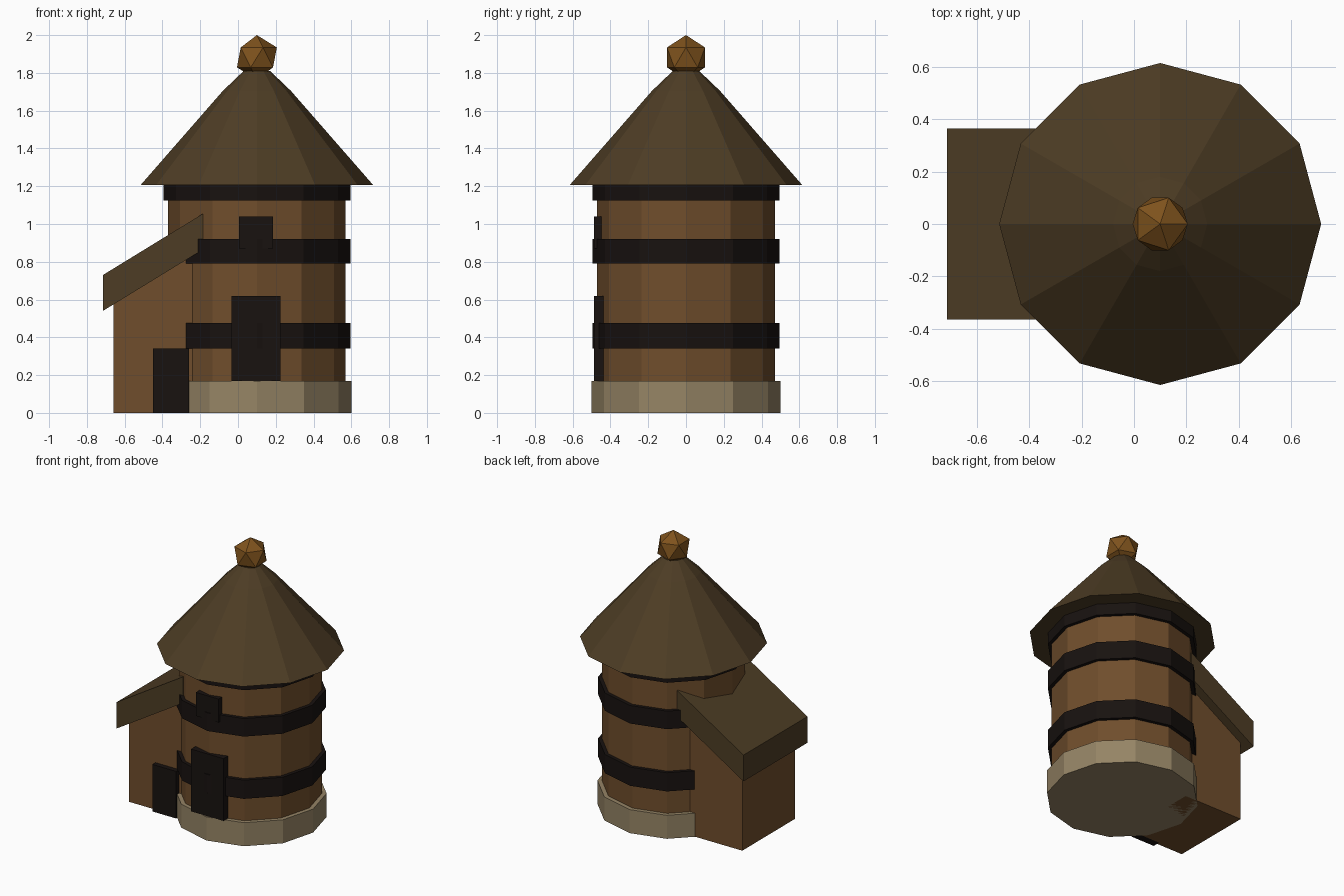
import bpy, bmesh

if "Cube" in bpy.data.objects:
    bpy.data.objects.remove(bpy.data.objects["Cube"])

CX = 0.1  # tower axis


def material(name, rgb):
    m = bpy.data.materials.new(name)
    m.diffuse_color = (*rgb, 1)
    m.use_nodes = True
    m.node_tree.nodes["Principled BSDF"].inputs["Base Color"].default_value = m.diffuse_color
    return m


WOOD = material("wood", (0.16, 0.075, 0.025))
STONE = material("stone", (0.30, 0.23, 0.13))
THATCH = material("thatch", (0.075, 0.046, 0.018))
DARK = material("dark_iron", (0.009, 0.006, 0.005))
GOLD = material("gold", (0.21, 0.085, 0.012))


def finish(bm, name, mat):
    bmesh.ops.recalc_face_normals(bm, faces=bm.faces)
    me = bpy.data.meshes.new(name)
    bm.to_mesh(me)
    bm.free()
    me.materials.append(mat)
    ob = bpy.data.objects.new(name, me)
    bpy.context.collection.objects.link(ob)
    return ob


def lathe(name, profile, mat, sides=12):
    """Closed solid from (radius, z) rings around the tower axis."""
    from math import cos, sin, tau
    bm = bmesh.new()
    rings = [[bm.verts.new((CX + r * cos(tau * i / sides), r * sin(tau * i / sides), z))
              for i in range(sides)] for r, z in profile]
    for a, b in zip(rings, rings[1:]):
        for i in range(sides):
            j = (i + 1) % sides
            bm.faces.new((a[i], a[j], b[j], b[i]))
    bm.faces.new(rings[0][::-1])
    bm.faces.new(rings[-1])
    return finish(bm, name, mat)


def prism(name, outline, y0, y1, mat):
    """Extrude an (x, z) outline along y."""
    bm = bmesh.new()
    f = bm.faces.new([bm.verts.new((x, y0, z)) for x, z in outline])
    ext = bmesh.ops.extrude_face_region(bm, geom=[f])["geom"]
    bmesh.ops.translate(bm, vec=(0, y1 - y0, 0),
                        verts=[v for v in ext if isinstance(v, bmesh.types.BMVert)])
    return finish(bm, name, mat)


def panel(name, x0, x1, z0, z1, y0, y1, mat):
    return prism(name, [(x0, z0), (x1, z0), (x1, z1), (x0, z1)], y0, y1, mat)


# Tower
lathe("stone_base", [(0.5, 0), (0.5, 0.17)], STONE)
lathe("tower_wall", [(0.47, 0.1), (0.47, 1.25)], WOOD)
for name, z0, z1 in (("lower_band", 0.34, 0.475), ("middle_band", 0.79, 0.92),
                     ("top_band", 1.125, 1.215)):
    lathe(name, [(0.495, z0), (0.495, z1)], DARK)
lathe("tower_roof", [(0.615, 1.207), (0.18, 1.705), (0.07, 1.81)], THATCH)

# Faceted finial
bm = bmesh.new()
bmesh.ops.create_icosphere(bm, subdivisions=1, radius=0.118)
bmesh.ops.translate(bm, vec=(CX, 0, 1.882), verts=bm.verts)
finish(bm, "finial", GOLD)

# Lean-to shed with sloping roof
prism("shed_wall", [(-0.66, 0), (-0.19, 0), (-0.19, 0.90), (-0.66, 0.62)], -0.3, 0.3, WOOD)
prism("shed_roof", [(-0.715, 0.54), (-0.185, 0.865), (-0.185, 1.055), (-0.715, 0.73)],
      -0.365, 0.365, THATCH)

# Doors and window
panel("shed_door", -0.45, -0.26, 0, 0.34, -0.335, -0.28, DARK)
panel("tower_door", -0.035, 0.225, 0.17, 0.62, -0.487, -0.43, DARK)
panel("tower_window", 0.005, 0.185, 0.87, 1.04, -0.487, -0.44, DARK)
